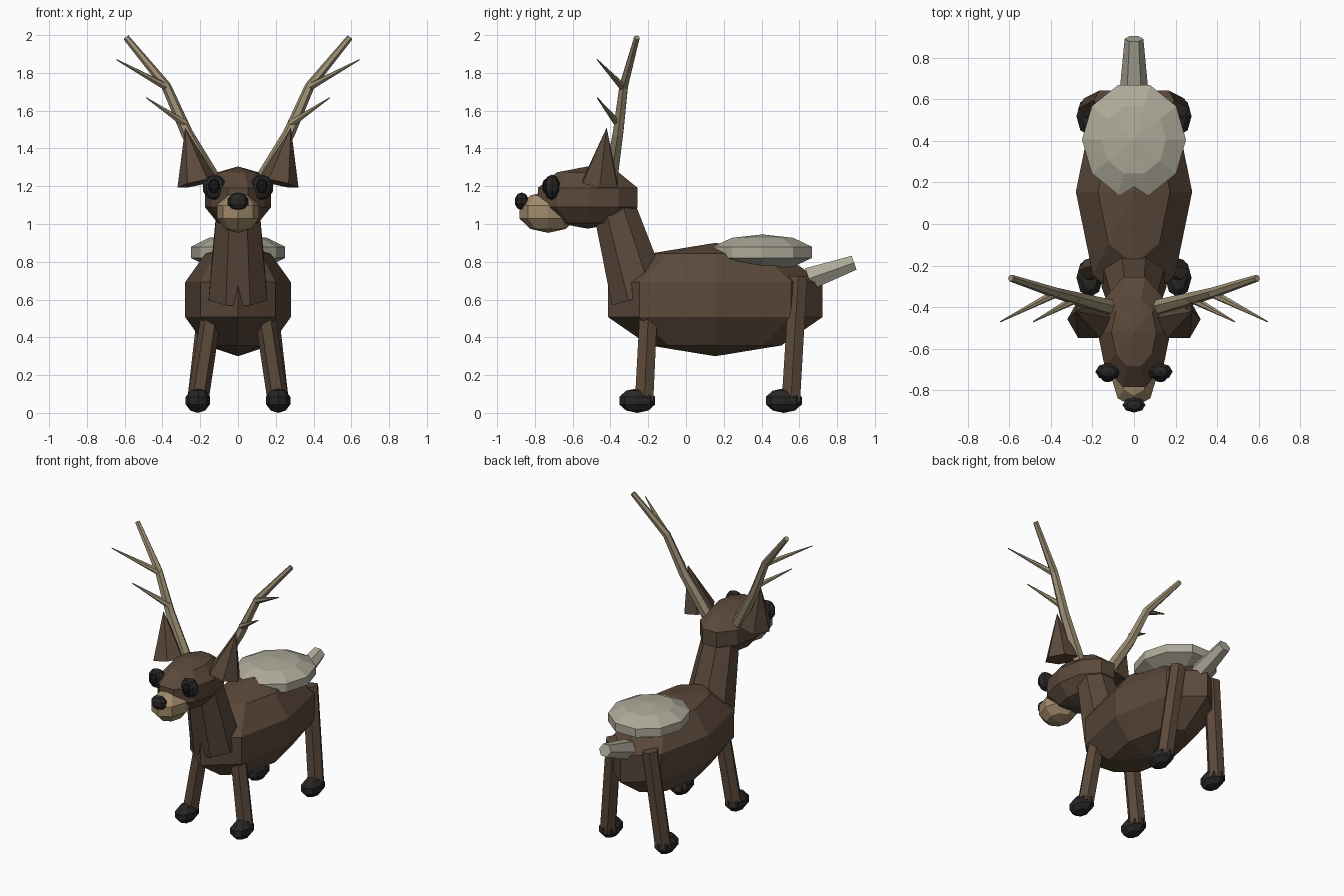
import bpy, bmesh, math
from mathutils import Vector

if "Cube" in bpy.data.objects:
    bpy.data.objects.remove(bpy.data.objects["Cube"])


def material(name, rgb):
    m = bpy.data.materials.new(name)
    m.diffuse_color = (*rgb, 1)
    m.use_nodes = True
    m.node_tree.nodes["Principled BSDF"].inputs["Base Color"].default_value = m.diffuse_color
    return m


BROWN = material("brown fur", (0.105, 0.066, 0.043))
CREAM = material("cream fur", (0.42, 0.40, 0.32))
TAN = material("tan fur", (0.36, 0.26, 0.15))
HORN = material("horn", (0.33, 0.27, 0.17))
HOOF = material("hoof black", (0.022, 0.02, 0.019))
BLACK = material("eye black", (0.008, 0.008, 0.01))


def tube(name, points, radii, mat, sides=6, twist=0.0, scale=(1, 1, 1), loc=(0, 0, 0)):
    """Flat-shaded tube through the points; a zero radius gives a tip."""
    pts = [Vector(p) for p in points]
    bm = bmesh.new()
    rings = []
    for i, (p, r) in enumerate(zip(pts, radii)):
        axis = (pts[min(i + 1, len(pts) - 1)] - pts[max(i - 1, 0)]).normalized()
        u = (Vector((1, 0, 0)) - axis * axis.x).normalized()
        v = axis.cross(u)
        ring = []
        for k in range(sides):
            a = 2 * math.pi * k / sides + twist
            ring.append(bm.verts.new(p + r * (math.cos(a) * u + math.sin(a) * v)))
        rings.append(ring)
    for lo, hi in zip(rings, rings[1:]):
        for k in range(sides):
            j = (k + 1) % sides
            bm.faces.new((lo[k], lo[j], hi[j], hi[k]))
    if radii[0] > 0:
        bm.faces.new(rings[0][::-1])
    if radii[-1] > 0:
        bm.faces.new(rings[-1])
    bmesh.ops.remove_doubles(bm, verts=bm.verts, dist=1e-5)
    bmesh.ops.scale(bm, vec=scale, verts=bm.verts)
    bmesh.ops.recalc_face_normals(bm, faces=bm.faces)
    mesh = bpy.data.meshes.new(name)
    bm.to_mesh(mesh)
    bm.free()
    mesh.materials.append(mat)
    ob = bpy.data.objects.new(name, mesh)
    ob.location = loc
    bpy.context.collection.objects.link(ob)
    return ob


def ball(name, loc, size, mat, sides=8, rings=5):
    """Low-poly ellipsoid with its poles on z."""
    angles = [math.pi * i / rings for i in range(rings + 1)]
    points = [(0, 0, -math.cos(a)) for a in angles]
    radii = [0] + [math.sin(a) for a in angles[1:-1]] + [0]
    return tube(name, points, radii, mat, sides, 0, size, loc)


# Body, rump patch and tail
ball("body", (0, 0.155, 0.6), (0.294, 0.597, 0.30), BROWN)
ball("rump_patch", (0, 0.405, 0.85), (0.263, 0.29, 0.095), CREAM, sides=10)
tube("tail", [(0, 0.65, 0.71), (0, 0.89, 0.795)], [0.068, 0.045], CREAM)

# Neck, with a flat face to the front
tube("neck", [(0, -0.243, 0.613), (0, -0.39, 1.12)], [0.168, 0.118], BROWN,
     sides=8, twist=math.pi / 8)

# Head, muzzle and nose
ball("head", (0, -0.52, 1.14), (0.184, 0.292, 0.165), BROWN, sides=10)
ball("muzzle", (0, -0.73, 1.063), (0.117, 0.16, 0.11), TAN)
ball("nose", (0, -0.87, 1.12), (0.058, 0.038, 0.047), HOOF)

for s, side in ((1, "left"), (-1, "right")):
    # Eyes
    ball(f"{side}_eye", (0.125 * s, -0.71, 1.195), (0.064, 0.044, 0.067), HOOF)
    ball(f"{side}_pupil", (0.127 * s, -0.74, 1.2), (0.033, 0.022, 0.04), BLACK)

    # Ears
    tube(f"{side}_ear", [(0.215 * s, -0.455, 1.215), (0.28 * s, -0.42, 1.51)],
         [0.108, 0], BROWN)

    # Antlers: a bent beam with two tines
    beam = [(0.12 * s, -0.40, 1.22), (0.27 * s, -0.36, 1.48),
            (0.38 * s, -0.33, 1.73), (0.592 * s, -0.26, 1.987)]
    tube(f"{side}_antler_beam", beam, [0.04, 0.032, 0.026, 0.017], HORN)
    tube(f"{side}_lower_tine", [(0.28 * s, -0.36, 1.53), (0.485 * s, -0.47, 1.668)],
         [0.022, 0.003], HORN)
    tube(f"{side}_upper_tine", [(0.37 * s, -0.33, 1.72), (0.643 * s, -0.47, 1.87)],
         [0.022, 0.003], HORN)

    # Legs and hooves
    for end, top, foot, hoof_y in (
            ("front", (0.145 * s, -0.20, 0.5), (0.213 * s, -0.222, 0.06), -0.258),
            ("back", (0.14 * s, 0.595, 0.72), (0.213 * s, 0.555, 0.06), 0.518)):
        tube(f"{side}_{end}_leg", [top, foot], [0.054, 0.056], BROWN)
        ball(f"{side}_{end}_hoof", (0.213 * s, hoof_y, 0.065), (0.067, 0.1, 0.065), HOOF)
